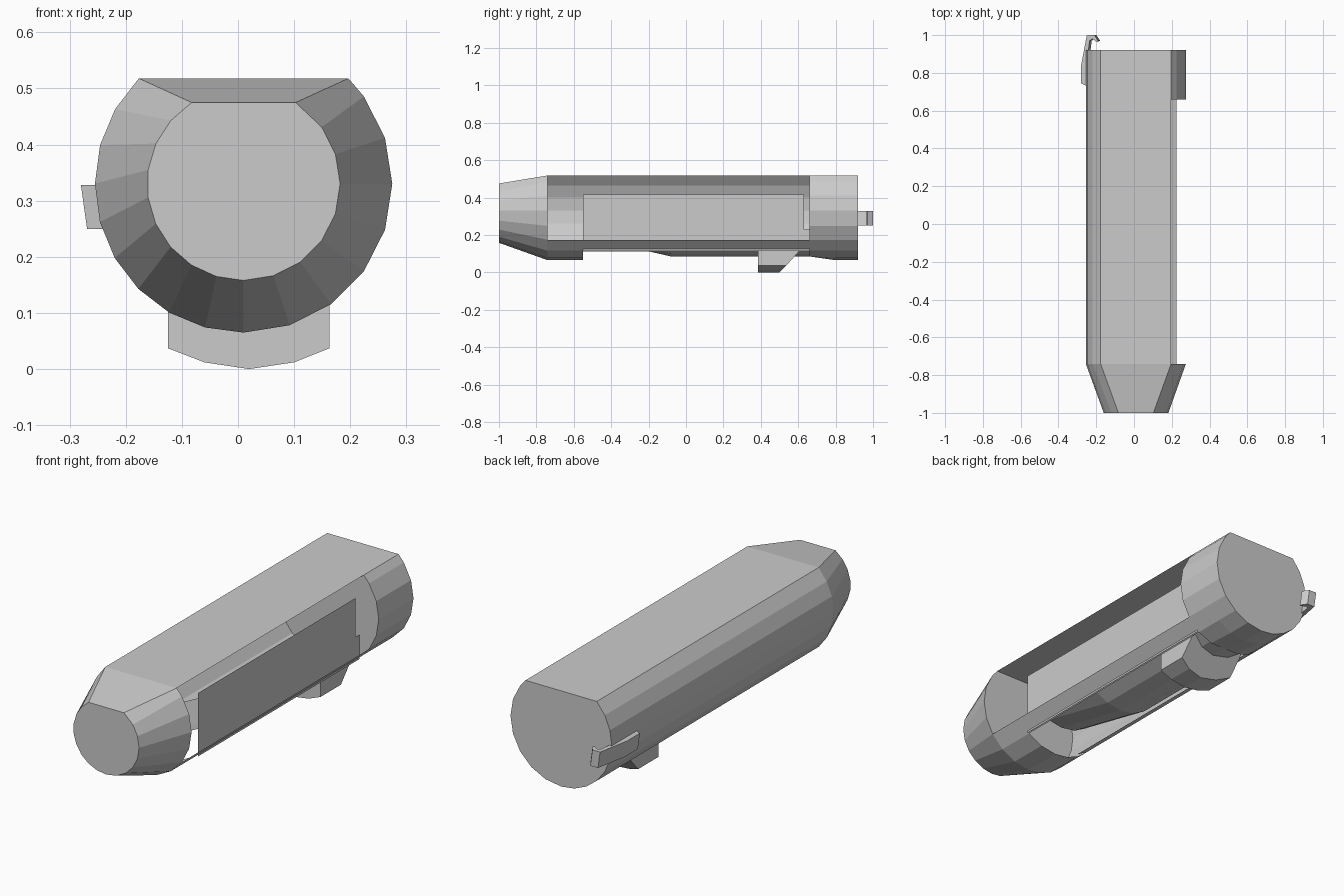
import bpy, bmesh, math

if "Cube" in bpy.data.objects:
    bpy.data.objects.remove(bpy.data.objects["Cube"], do_unlink=True)

# One bare metal colour
grey = bpy.data.materials.new("metal_grey")
grey.use_nodes = True
colour = (0.6, 0.6, 0.6, 1)
grey.diffuse_color = colour
grey.node_tree.nodes["Principled BSDF"].inputs["Base Color"].default_value = colour

CX, CZ, R, TOP = 0.01, 0.33, 0.265, 0.518


def d_profile(r=R, top=TOP, lowest=0.0):
    """Round section with a flat top, from the right top corner clockwise."""
    flat = math.degrees(math.asin((top - CZ) / r))
    angles = [flat] + [36 - 18 * i for i in range(8)]
    angles += [-90 - (90 + flat) * i / 9 for i in range(1, 10)]
    pts = []
    for a in angles:
        a = math.radians(a)
        pts.append((CX + r * math.cos(a), max(CZ + r * math.sin(a), lowest)))
    return pts


def loft(name, sections, solid=True):
    """Join sections of 3D points; solid ones are closed and capped."""
    bm = bmesh.new()
    rings = [[bm.verts.new(p) for p in s] for s in sections]
    n = len(rings[0])
    for a, b in zip(rings, rings[1:]):
        for i in range(n if solid else n - 1):
            j = (i + 1) % n
            bm.faces.new((a[i], a[j], b[j], b[i]))
    if solid:
        bm.faces.new(rings[0])
        bm.faces.new(rings[-1][::-1])
    bmesh.ops.recalc_face_normals(bm, faces=bm.faces)
    mesh = bpy.data.meshes.new(name)
    bm.to_mesh(mesh)
    bm.free()
    mesh.materials.append(grey)
    ob = bpy.data.objects.new(name, mesh)
    bpy.context.collection.objects.link(ob)
    return ob


def along(profile, y):
    return [(x, y, z) for x, z in profile]


full = d_profile()

# Tapered nose and solid rear block
loft("nose", [along(d_profile(0.172, 0.475), -1), along(full, -0.74)])
loft("rear_block", [along(d_profile(lowest=0.085), 0.66),
                    along(full, 0.80), along(full, 0.92)])

# Open sheet body: front collar, left-hand shell with flat top, lower rail
collar = full[5:] + full[:1]
shell = d_profile(lowest=0.112)[10:] + full[:1]
loft("front_collar", [along(collar, y) for y in (-0.74, -0.55)], False)
loft("body_shell", [along(shell, y) for y in (-0.55, 0.66)], False)
loft("lower_rail", [along(full[5:7], y) for y in (-0.55, 0.66)], False)

# Upright plate inside the open side, longer along its foot
for name, low, high, end in (("side_plate", 0.23, 0.415, 0.63),
                             ("side_plate_foot", 0.115, 0.23, 0.66)):
    loft(name, [[(0.175, y, low), (0.175, y, high)] for y in (-0.55, end)], False)

# Rounded floor in the bottom slot, ramped at the front
floor = [(-0.13, 0.05), (-0.065, 0.013), (0.015, 0), (0.09, 0.013), (0.165, 0.05)]
loft("slot_floor", [[(x, y, z + base) for x, z in floor]
                    for y, base in ((-0.5, 0.18), (-0.08, 0.085), (0.66, 0.085))], False)

# Lug under the body: rounded bottom, sloping back
lug = [(-0.125, 0.037), (-0.06, 0.012), (0.02, 0), (0.10, 0.012), (0.163, 0.037)]
rim = [(0.163, 0.13), (-0.125, 0.13)]
back = [(x, 0.5 + z, z) for x, z in lug] + [(x, 0.62, z) for x, z in rim]
loft("bottom_lug", [along(lug + rim, 0.385), back])

# Hooked handle on the side, leaning slightly
hook = [(-0.25, 0.73), (-0.28, 0.745), (-0.28, 0.84), (-0.25, 1.0), (-0.21, 1.0),
        (-0.19, 0.97), (-0.20, 0.965), (-0.22, 0.98), (-0.235, 0.97), (-0.25, 0.85)]
loft("side_handle", [[(x + lean, y, z) for x, y in hook]
                     for lean, z in ((0.011, 0.25), (0, 0.328))])
